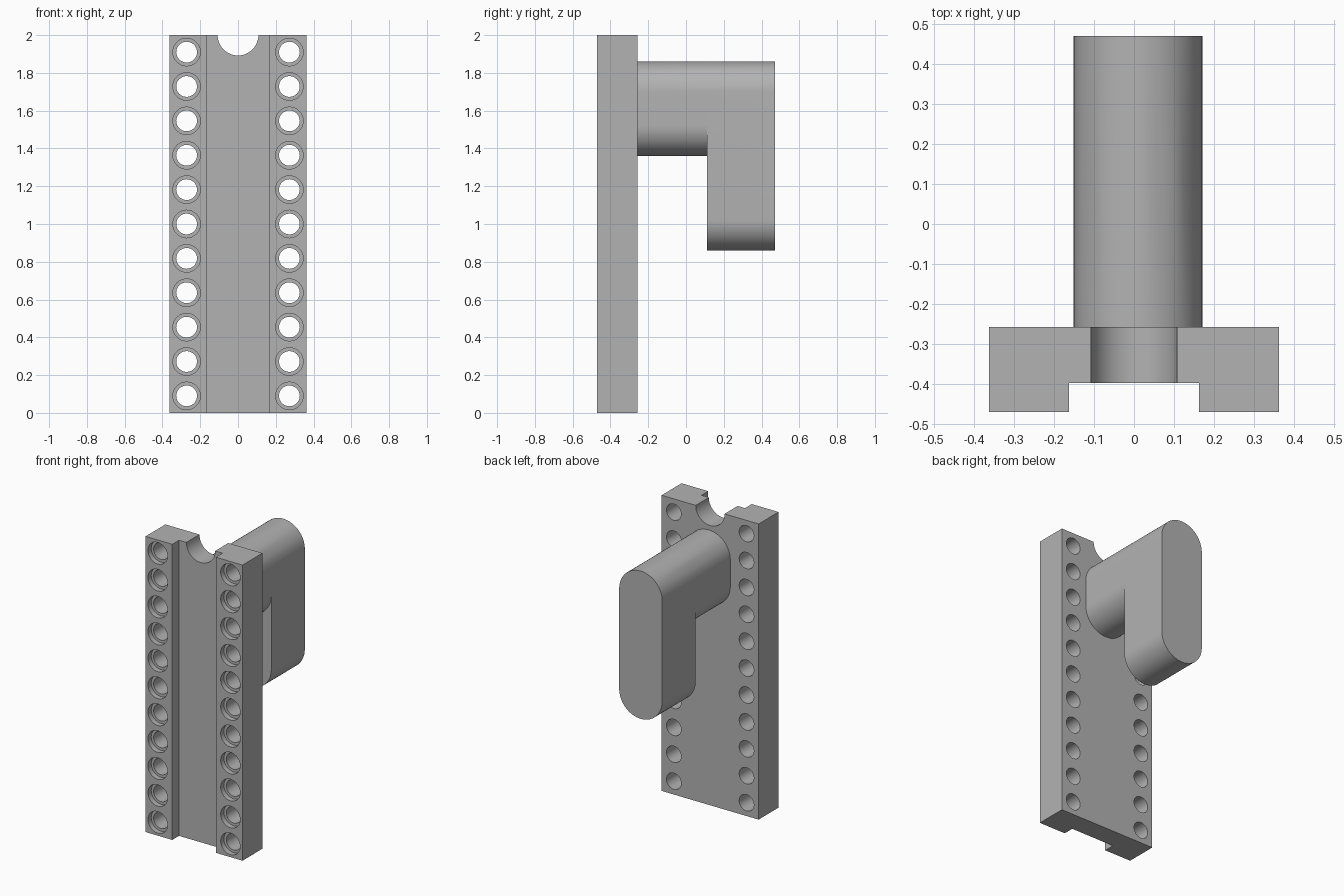
import bpy, bmesh, math

old = bpy.data.objects.get("Cube")
if old:
    bpy.data.objects.remove(old, do_unlink=True)

grey = bpy.data.materials.new("mid_grey")
grey.use_nodes = True
COLOUR = (0.45, 0.45, 0.45, 1)
grey.diffuse_color = COLOUR
grey.node_tree.nodes["Principled BSDF"].inputs["Base Color"].default_value = COLOUR

BACK, FRONT = -0.258, -0.47     # faces of the plate
HOOK_X, HOOK_R, HOOK_TOP = 0.01, 0.161, 1.86


def prism(bm, outline, y0, y1):
    """Extrude an x-z outline along y."""
    face = bm.faces.new([bm.verts.new((x, y0, z)) for x, z in outline])
    moved = bmesh.ops.extrude_face_region(bm, geom=[face])["geom"]
    verts = [v for v in moved if isinstance(v, bmesh.types.BMVert)]
    bmesh.ops.translate(bm, verts=verts, vec=(0, y1 - y0, 0))


def rect(x0, x1, z0, z1):
    return [(x0, z0), (x1, z0), (x1, z1), (x0, z1)]


def stadium(cx, r, z0, z1, n=32):
    """Upright slot outline; a circle when z1 - z0 equals 2r."""
    pts = []
    for start, cz in ((0, z1 - r), (math.pi, z0 + r)):
        for i in range(n + 1):
            a = start + math.pi * i / n
            p = (cx + r * math.cos(a), cz + r * math.sin(a))
            if not pts or math.dist(p, pts[-1]) > 1e-5:
                pts.append(p)
    if math.dist(pts[0], pts[-1]) < 1e-5:
        pts.pop()
    return pts


def circle(cx, cz, r, n=16):
    return stadium(cx, r, cz - r, cz + r, n)


def make(name, prisms):
    bm = bmesh.new()
    for p in prisms:
        prism(bm, *p)
    bmesh.ops.recalc_face_normals(bm, faces=bm.faces)
    mesh = bpy.data.meshes.new(name)
    bm.to_mesh(mesh)
    bm.free()
    mesh.materials.append(grey)
    ob = bpy.data.objects.new(name, mesh)
    bpy.context.collection.objects.link(ob)
    return ob


def select(ob):
    bpy.ops.object.select_all(action='DESELECT')
    ob.select_set(True)
    bpy.context.view_layer.objects.active = ob


def combine(ob, tool, operation):
    """Apply a boolean and discard the tool object."""
    select(ob)
    mod = ob.modifiers.new("combine", 'BOOLEAN')
    mod.object, mod.operation, mod.solver = tool, operation, 'EXACT'
    bpy.ops.object.modifier_apply(modifier=mod.name)
    bpy.data.objects.remove(tool, do_unlink=True)


# Plate with front channel and a round notch in the top edge
plate = make("plate", [(rect(-0.363, 0.363, 0, 2), FRONT, BACK)])
combine(plate, make("channel_cutter", [(rect(-0.163, 0.163, -0.1, 2.1), -0.6, -0.398)]), 'DIFFERENCE')
combine(plate, make("notch_cutter", [(circle(0, 2, 0.108, 24), -0.6, -0.1)]), 'DIFFERENCE')

# Two columns of counterbored holes
spots = [(side * 0.272, 1 + 0.182 * k) for side in (-1, 1) for k in range(-5, 6)]
for name, radius, end in (("hole_cutter", 0.055, -0.1), ("counterbore_cutter", 0.073, FRONT + 0.035)):
    combine(plate, make(name, [(circle(x, z, radius), -0.6, end) for x, z in spots]), 'DIFFERENCE')

# Hook: a short arm out of the back with a longer hanging tip
hook = make("hook", [(stadium(HOOK_X, HOOK_R, 1.36, HOOK_TOP), BACK, 0.112)])
combine(hook, make("hook_tip", [(stadium(HOOK_X, HOOK_R, 0.86, HOOK_TOP), 0.112, 0.47)]), 'UNION')

for ob in (plate, hook):
    select(ob)
    bpy.ops.object.shade_smooth_by_angle(angle=math.radians(30))
